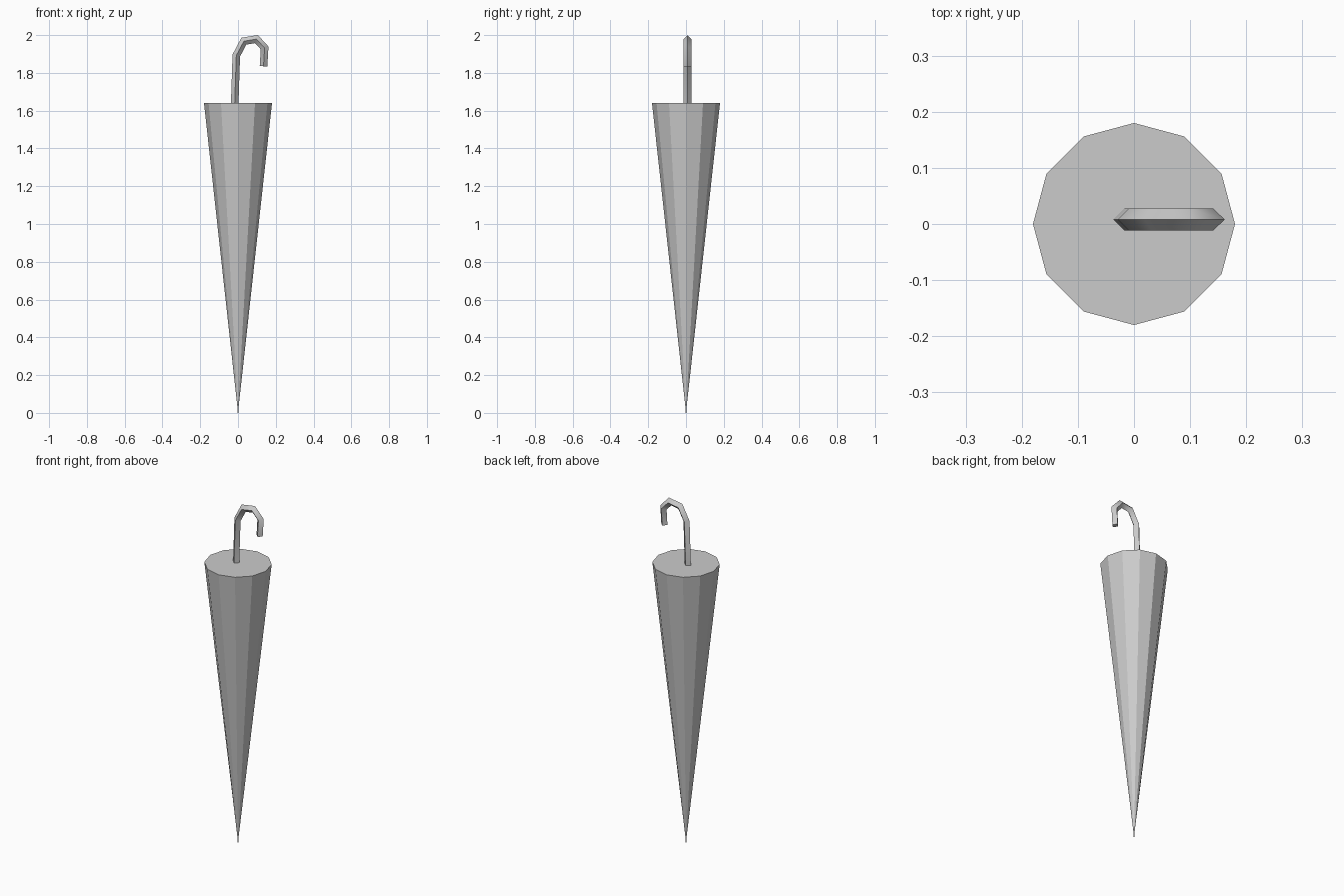
import bpy, bmesh, math
from mathutils import Vector

if "Cube" in bpy.data.objects:
    bpy.data.objects.remove(bpy.data.objects["Cube"])


def make_object(name, bm):
    bmesh.ops.recalc_face_normals(bm, faces=bm.faces)
    mesh = bpy.data.meshes.new(name)
    bm.to_mesh(mesh)
    bm.free()
    obj = bpy.data.objects.new(name, mesh)
    bpy.context.collection.objects.link(obj)
    return obj


def skin(name, rings):
    """Bridge successive rings of points and cap both ends."""
    bm = bmesh.new()
    loops = [[bm.verts.new(p) for p in ring] for ring in rings]
    n = len(loops[0])
    for a, b in zip(loops, loops[1:]):
        for i in range(n):
            j = (i + 1) % n
            bm.faces.new((a[i], a[j], b[j], b[i]))
    bm.faces.new(loops[0])
    bm.faces.new(loops[-1])
    return make_object(name, bm)


def circle(radius, z, sides):
    return [(radius * math.cos(math.tau * i / sides),
             radius * math.sin(math.tau * i / sides), z) for i in range(sides)]


# Folded canopy: 12-sided flat-faced cone with a closed top
skin("folded_canopy", [circle(0.002, 0.02, 12), circle(0.18, 1.64, 12)])

# Fine metal point under the canopy
skin("tip", [circle(0.003, 0.0, 6), circle(0.003, 0.04, 6)])

# Hooked handle: diamond section swept along a bent path with mitred corners
path = [Vector((x, 0.008, z)) for x, z in (
    (-0.018, 1.62), (-0.009, 1.892), (0.031, 1.968),
    (0.098, 1.979), (0.141, 1.932), (0.135, 1.835))]
radius = 0.02
side = Vector((0, 1, 0))
rings = []
for i, p in enumerate(path):
    d_in = (p - path[max(i - 1, 0)]).normalized() if i else (path[1] - p).normalized()
    d_out = (path[i + 1] - p).normalized() if i < len(path) - 1 else d_in
    tangent = (d_in + d_out).normalized()
    across = side.cross(tangent) * (radius / tangent.dot(d_in))
    rings.append([p + across, p + side * radius, p - across, p - side * radius])
handle = skin("handle", rings)

# Smooth along the tube, sharp at its cut end
bpy.context.view_layer.objects.active = handle
handle.select_set(True)
bpy.ops.object.shade_smooth_by_angle(angle=math.radians(91) - 0.03)
